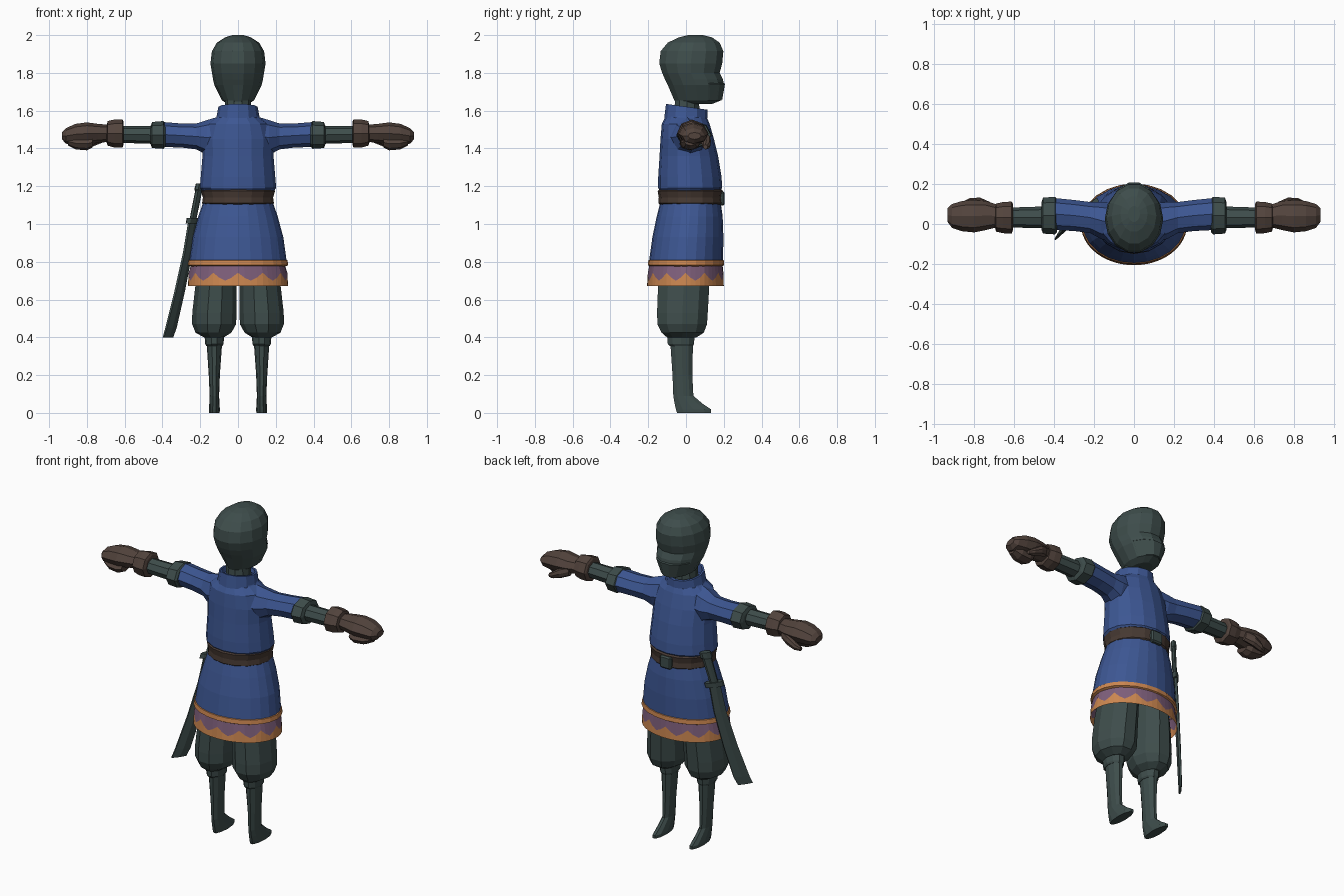
import bpy
import bmesh
from math import cos, sin, pi
from mathutils import Matrix, Vector

if "Cube" in bpy.data.objects:
    bpy.data.objects.remove(bpy.data.objects["Cube"])


def material(name, r, g, b):
    m = bpy.data.materials.new(name)
    m.use_nodes = True
    m.diffuse_color = (r, g, b, 1)
    m.node_tree.nodes["Principled BSDF"].inputs["Base Color"].default_value = (r, g, b, 1)
    return m


TEAL = material("dark teal", .048, .074, .071)
BLUE = material("tunic blue", .046, .094, .29)
GLOVE = material("glove brown", .085, .057, .046)
LEATHER = material("belt brown", .062, .041, .032)
ORANGE = material("trim orange", .6, .24, .08)
MAUVE = material("hem mauve", .21, .115, .2)


def loft(name, rings, mats, axis="z", sides=12, caps=True, warp=None, paint=None, turn=0):
    """Join elliptical rings (position, a_min, a_max, b_min, b_max) along an axis."""
    bm = bmesh.new()
    loops = []
    for t, a0, a1, b0, b1 in rings:
        loop = []
        for i in range(sides):
            ang = 2 * pi * (i + turn) / sides
            a = (a0 + a1) / 2 + (a1 - a0) / 2 * cos(ang)
            b = (b0 + b1) / 2 + (b1 - b0) / 2 * sin(ang)
            co = Vector((a, b, t)) if axis == "z" else Vector((t, a, b))
            loop.append(bm.verts.new(warp(co, i, len(loops)) if warp else co))
        loops.append(loop)
    for k in range(len(loops) - 1):
        low, high = loops[k], loops[k + 1]
        for i in range(sides):
            j = (i + 1) % sides
            f = bm.faces.new((low[i], low[j], high[j], high[i]))
            f.material_index = paint(k) if paint else 0
    if caps:
        bm.faces.new(loops[0][::-1])
        bm.faces.new(loops[-1])
        bmesh.ops.recalc_face_normals(bm, faces=bm.faces)
    me = bpy.data.meshes.new(name)
    bm.to_mesh(me)
    bm.free()
    for m in mats:
        me.materials.append(m)
    ob = bpy.data.objects.new(name, me)
    bpy.context.collection.objects.link(ob)
    return ob


def round_body(rows):
    """Rows of (z, half_width, y_back, y_front) as centred rings."""
    return [(z, -w, w, y0, y1) for z, w, y0, y1 in rows]


def mirrored(ob):
    """Bake both sides into one mesh about x = 0."""
    bm = bmesh.new()
    bm.from_mesh(ob.data)
    bmesh.ops.mirror(bm, geom=bm.verts[:] + bm.edges[:] + bm.faces[:],
                     matrix=Matrix.Identity(4), axis="X", merge_dist=0)
    bmesh.ops.recalc_face_normals(bm, faces=bm.faces)
    bm.to_mesh(ob.data)
    bm.free()


# Head and neck; the face points towards +y
loft("head", round_body([
    (1.635, .055, -.055, .14), (1.655, .085, -.065, .19), (1.735, .125, -.1, .205),
    (1.765, .132, -.115, .2), (1.8, .138, -.13, .182), (1.85, .146, -.146, .196),
    (1.915, .138, -.138, .202), (1.96, .112, -.1, .182), (1.988, .068, -.04, .14),
    (2, .03, .01, .09)]), [TEAL], sides=14)
loft("neck", round_body([(1.52, .075, -.07, .08), (1.68, .068, -.06, .07)]), [TEAL], sides=10)
# Lower-face wrap with a raised upper edge
loft("face_wrap", round_body([
    (1.64, .05, -.03, .15), (1.66, .082, -.05, .195),
    (1.742, .123, -.08, .21), (1.755, .118, -.08, .19)]), [TEAL], sides=14)

# Tunic body, skirt and stand-up collar
loft("tunic_body", round_body([
    (1.17, .185, -.135, .175), (1.19, .202, -.147, .192), (1.25, .197, -.147, .188),
    (1.36, .188, -.14, .17), (1.45, .19, -.135, .148), (1.53, .165, -.128, .125),
    (1.565, .115, -.11, .11), (1.585, .1, -.1, .1)]), [BLUE], sides=16)
loft("tunic_skirt", round_body([
    (.8, .258, -.196, .196), (.93, .24, -.178, .198), (1.04, .21, -.155, .194),
    (1.12, .183, -.135, .183)]), [BLUE], sides=24, caps=False)


def lean(co, i, k):
    # The top edge dips towards the throat
    if co.z > 1.6:
        co.z -= .14 * (co.y + .1)
    return co


loft("collar", round_body([
    (1.56, .115, -.115, .115), (1.635, .104, -.106, .115),
    (1.635, .092, -.094, .1), (1.57, .09, -.09, .09)]), [BLUE], sides=12, caps=False, warp=lean)

# Trim band and scalloped hem
loft("trim_band", round_body([
    (.775, .248, -.19, .19), (.782, .266, -.202, .202), (.808, .262, -.199, .2),
    (.812, .25, -.19, .192)]), [ORANGE], sides=24, caps=False)


def scallop(co, i, k):
    # Pointed peaks on the middle ring only
    if k == 1:
        co.z += (.042, .016, 0, .016)[i % 4]
    return co


loft("skirt_hem", round_body([
    (.672, .265, -.206, .2), (.7, .261, -.202, .198), (.785, .248, -.193, .193)]),
    [ORANGE, MAUVE], sides=48, caps=False, warp=scallop, paint=lambda k: k)

# Belt and buckle
loft("belt", round_body([
    (1.1, .18, -.135, .183), (1.11, .19, -.147, .194), (1.14, .186, -.144, .19),
    (1.175, .196, -.15, .196), (1.183, .186, -.14, .185)]), [LEATHER], sides=16)


def box(name, loc, size, mat, bevel=.008):
    bm = bmesh.new()
    bmesh.ops.create_cube(bm, size=1, matrix=Matrix.Translation(loc) @ Matrix.Diagonal((*size, 1)))
    bmesh.ops.bevel(bm, geom=bm.edges[:], offset=bevel, segments=1, affect="EDGES")
    me = bpy.data.meshes.new(name)
    bm.to_mesh(me)
    bm.free()
    me.materials.append(mat)
    ob = bpy.data.objects.new(name, me)
    bpy.context.collection.objects.link(ob)
    return ob


box("buckle", (0, .19, 1.135), (.075, .03, .075), TEAL)

# Arms, from the shoulder outward
ARM_PARTS = {
    "sleeves": (BLUE, [
        (.08, -.1, .1, 1.36, 1.575), (.165, -.075, .11, 1.365, 1.55),
        (.22, -.045, .11, 1.395, 1.532), (.3, -.035, .12, 1.405, 1.532),
        (.4, -.03, .13, 1.408, 1.54)]),
    "upper_cuffs": (TEAL, [
        (.385, -.04, .125, 1.41, 1.53), (.395, -.052, .136, 1.398, 1.545),
        (.455, -.048, .132, 1.402, 1.54), (.462, -.03, .11, 1.42, 1.52)]),
    "forearms": (TEAL, [
        (.44, -.02, .088, 1.424, 1.52), (.63, -.018, .082, 1.43, 1.52)]),
    "glove_cuffs": (GLOVE, [
        (.605, -.03, .1, 1.42, 1.54), (.612, -.048, .112, 1.405, 1.553),
        (.655, -.046, .11, 1.405, 1.553), (.69, -.038, .102, 1.415, 1.545),
        (.695, -.02, .09, 1.43, 1.52)]),
    "gloves": (GLOVE, [
        (.68, -.015, .095, 1.435, 1.525), (.74, -.03, .115, 1.43, 1.53),
        (.8, -.042, .12, 1.42, 1.538), (.86, -.036, .115, 1.42, 1.53),
        (.91, -.02, .1, 1.425, 1.508), (.932, .01, .08, 1.448, 1.485)]),
    "curled_fingers": (GLOVE, [
        (.77, -.03, .06, 1.405, 1.46), (.8, -.035, .075, 1.39, 1.46),
        (.86, -.03, .075, 1.395, 1.46), (.9, -.01, .06, 1.415, 1.46)]),
    "thumbs": (GLOVE, [
        (.72, .07, .11, 1.43, 1.49), (.77, .08, .132, 1.41, 1.475),
        (.82, .085, .13, 1.395, 1.44), (.85, .09, .115, 1.395, 1.42)]),
}
for part, (mat, rings) in ARM_PARTS.items():
    mirrored(loft(part, rings, [mat], axis="x", sides=8))

# Legs: baggy trousers, cuffs, calves running into pointed feet
LEG_PARTS = {
    "trousers": [
        (.4, .075, .18, -.105, .06), (.425, .035, .225, -.135, .1),
        (.47, .01, .243, -.158, .118), (.53, .008, .242, -.16, .122),
        (.67, .008, .226, -.155, .13), (.9, .004, .19, -.13, .13)],
    "trouser_cuffs": [
        (.355, .082, .168, -.09, .04), (.365, .076, .174, -.1, .046),
        (.42, .074, .178, -.104, .05)],
    "calves_and_feet": [
        (0, .097, .153, -.052, .138), (.018, .096, .154, -.058, .138),
        (.05, .098, .152, -.064, .09), (.09, .1, .15, -.07, .042),
        (.2, .096, .155, -.074, .036), (.37, .084, .166, -.086, .04)],
}
for part, rings in LEG_PARTS.items():
    mirrored(loft(part, rings, [TEAL], sides=10))

# Sheathed sword hanging from the belt, its flat turned outward
thin, wide = Vector((.82, -.57, 0)), Vector((.57, .82, 0))
tip, top = Vector((-.365, -.035, .4)), Vector((-.2, .1, 1.215))


def hang(co, i, k):
    return tip + (top - tip) * co.z + thin * co.x + wide * co.y


def flat(t, thick, width, shift=0):
    return (t, -thick, thick, shift - width, shift + width)


loft("sword_sheath", [flat(0, .008, .05, -.01), flat(.06, .011, .052), flat(.3, .013, .046, .012),
                      flat(.55, .013, .04, .014), flat(.76, .013, .036)],
     [TEAL], sides=6, warp=hang)
loft("sword_guard", [flat(.74, .02, .056), flat(.775, .02, .056)], [TEAL], sides=8, warp=hang)
loft("sword_grip", [flat(.77, .013, .026), flat(.95, .013, .028), flat(.96, .018, .036),
                    flat(1, .016, .034)], [TEAL], sides=8, warp=hang)
